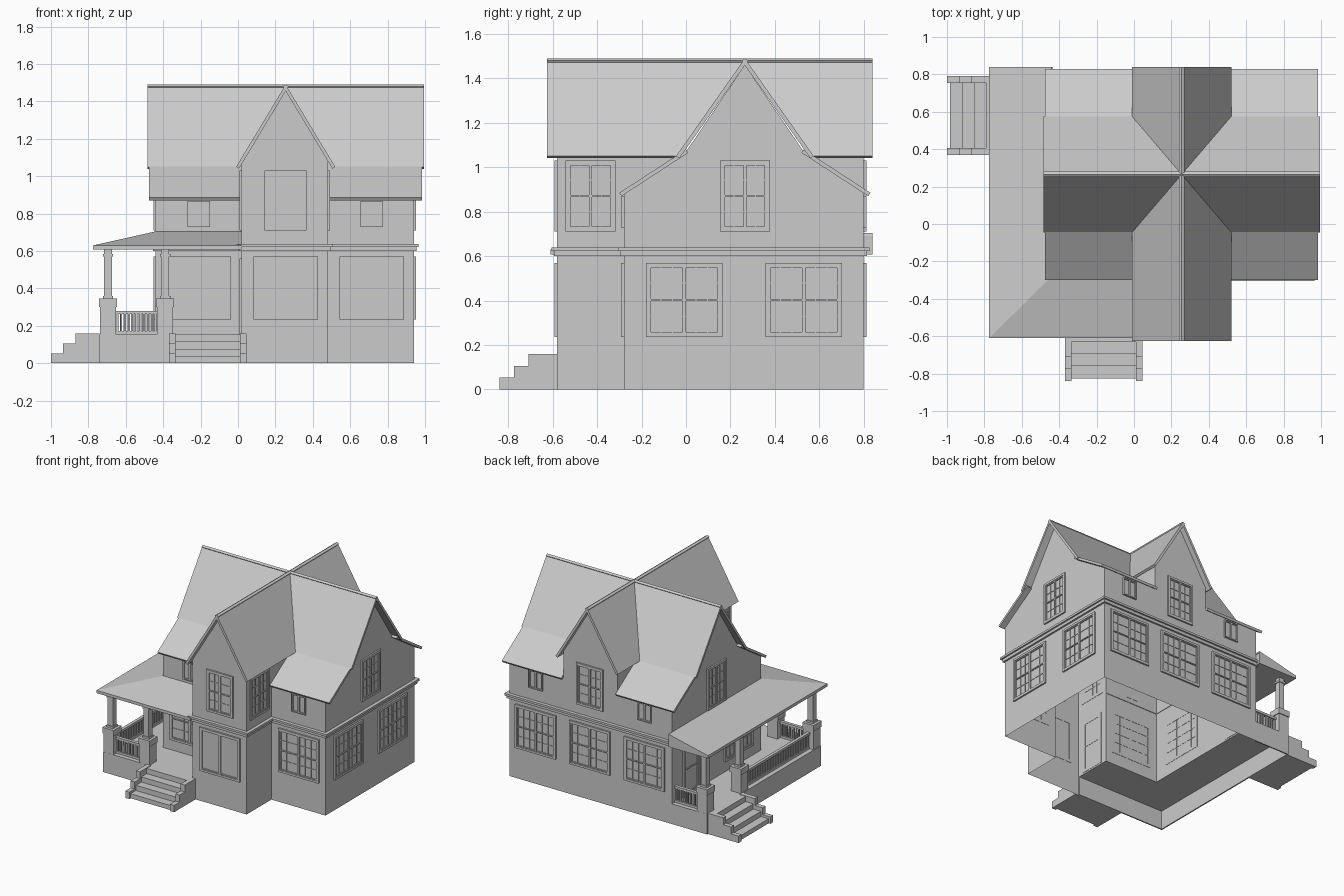
import bpy, bmesh
from mathutils import Vector

cube = bpy.data.objects.get("Cube")
if cube:
    bpy.data.objects.remove(cube, do_unlink=True)

GREY = 0.6
mat = bpy.data.materials.new("plain_grey")
mat.use_nodes = True
mat.diffuse_color = (GREY, GREY, GREY, 1)
mat.node_tree.nodes["Principled BSDF"].inputs["Base Color"].default_value = (GREY, GREY, GREY, 1)


class Part:
    """Collects simple solids and faces into one named object."""

    def __init__(self, name):
        self.name, self.bm = name, bmesh.new()

    def face(self, pts):
        self.bm.faces.new([self.bm.verts.new(p) for p in pts])

    def prism(self, a, b):
        n = len(a)
        self.face(a)
        self.face(b[::-1])
        for i in range(n):
            j = (i + 1) % n
            self.face([a[j], a[i], b[i], b[j]])

    def box(self, x, y, z):
        ring = [(x[0], y[0]), (x[1], y[0]), (x[1], y[1]), (x[0], y[1])]
        self.prism([(*p, z[1]) for p in ring], [(*p, z[0]) for p in ring])

    def slab(self, pts, t):
        """Sloped sheet whose upper surface is pts."""
        p = [Vector(q) for q in pts]
        n = (p[1] - p[0]).cross(p[2] - p[0]).normalized()
        if n.z < 0:
            p, n = p[::-1], -n
        self.prism(p, [q - n * t for q in p])

    def done(self, tidy=True):
        bmesh.ops.remove_doubles(self.bm, verts=self.bm.verts, dist=0.00001)
        if tidy:
            bmesh.ops.recalc_face_normals(self.bm, faces=self.bm.faces)
        mesh = bpy.data.meshes.new(self.name)
        self.bm.to_mesh(mesh)
        self.bm.free()
        mesh.materials.append(mat)
        bpy.context.collection.objects.link(bpy.data.objects.new(self.name, mesh))


# Main dimensions
L, R, F, B = -0.44, 0.94, -0.28, 0.80         # main body
WL, WR, WF = 0.02, 0.48, -0.58                # front wing
PL, FLOOR = -0.74, 0.155                      # porch side and floor
CX, CY, TOP, EAVE = 0.255, 0.265, 1.49, 1.05  # roof crossing
plan = [(L, F), (WL, F), (WL, WF), (WR, WF), (WR, F), (R, F), (R, B), (L, B)]


def grown(d):
    """Plan outline pushed outward by d."""
    out, n = [], len(plan)
    for i, p in enumerate(plan):
        q = Vector(p)
        e = (q - Vector(plan[i - 1])).normalized() + (Vector(plan[(i + 1) % n]) - q).normalized()
        out.append((p[0] + d * e.y, p[1] - d * e.x))
    return out


# Walls, open below, raised where they meet the porch floor
walls = Part("house_walls")
for i, p in enumerate(plan):
    q = plan[(i + 1) % len(plan)]
    z = FLOOR if i in (0, 1, 7) else 0
    walls.face([(*p, z), (*q, z), (*q, 0.89), (*p, 0.89)])
side_gable = [(F, 0.88), (B, 0.88), (B, 0.89), (0.53, 1.07), (CY, TOP - 0.03), (0.0, 1.07), (F, 0.89)]
walls.face([(R, y, z) for y, z in side_gable])
walls.face([(L, y, z) for y, z in side_gable[::-1]])
wing_gable = [(WL, 0.88), (WR, 0.88), (WR, 1.085), (CX, TOP - 0.03), (WL, 1.085)]
walls.face([(x, WF, z) for x, z in wing_gable])
walls.face([(x, B, z) for x, z in wing_gable[::-1]])
for y0, y1 in ((WF, -0.02), (0.55, B)):
    walls.face([(WR, y0, 0.88), (WR, y1, 0.88), (WR, y1, 1.085), (WR, y0, 1.085)])
    walls.face([(WL, y1, 0.88), (WL, y0, 0.88), (WL, y0, 1.085), (WL, y1, 1.085)])
walls.done(False)

# Belt course between the storeys
belt = Part("belt_course")
inner = grown(0)
for d, z0, z1 in ((0.014, 0.6, 0.622), (0.026, 0.622, 0.638)):
    outer = grown(d)
    for i in range(len(plan)):
        j = (i + 1) % len(plan)
        belt.prism([(*inner[i], z1), (*outer[i], z1), (*outer[j], z1), (*inner[j], z1)],
                   [(*inner[i], z0), (*outer[i], z0), (*outer[j], z0), (*inner[j], z0)])
belt.done()

# Crossed steep roof with flared lower eaves
roof = Part("main_roof")
flare = Part("flared_eaves")
centre = (CX, CY, TOP)
for sy, end in ((-1, -0.625), (1, 0.84)):
    ey, ex_low = CY + sy * 0.31, CY + sy * 0.565
    for sx, x_end, x_flare, x_wall in ((-1, -0.485, -0.475, WL), (1, 0.995, 0.985, WR)):
        ex = CX + sx * 0.265
        roof.slab([(x_end, CY, TOP), centre, (ex, ey, EAVE), (x_end, ey, EAVE)], 0.018)
        roof.slab([(CX, end, TOP), centre, (ex, ey, EAVE), (ex, end, EAVE)], 0.018)
        y_top = CY + sy * 0.265
        flare.slab([(x_flare, y_top, 1.08), (x_wall, y_top, 1.08),
                    (x_wall, ex_low, 0.885), (x_flare, ex_low, 0.885)], 0.018)
roof.done()
flare.done()

# Porch roof with a hipped corner and flat ceiling
proof = Part("porch_roof")
PX, PF, PB, LOW, HIGH = -0.775, -0.61, 0.84, 0.63, 0.705
proof.slab([(PX, PF, LOW), (L, F, HIGH), (L, PB, HIGH), (PX, PB, LOW)], 0.015)
proof.slab([(PX, PF, LOW), (WL, PF, LOW), (WL, F, HIGH), (L, F, HIGH)], 0.015)
proof.box((PX, L), (PF, PB), (0.608, LOW))
proof.box((L, WL), (PF, F), (0.608, LOW))
proof.prism([(PX, PB, LOW), (L, PB, LOW), (L, PB, HIGH)],
            [(PX, B, LOW), (L, B, LOW), (L, B, HIGH)])
proof.done()

# Porch base: skirt and floor
base = Part("porch_base")
base.box((PL, L), (WF, B), (FLOOR - 0.012, FLOOR))
base.box((L, WL), (WF, F), (FLOOR - 0.012, FLOOR))
base.box((PL, PL + 0.01), (WF, B), (0, FLOOR))
base.box((PL, WL), (WF, WF + 0.01), (0, FLOOR))
base.box((PL, L), (B - 0.01, B), (0, FLOOR))
base.done()

# Porch piers and columns
posts = Part("porch_columns")
PXC, PYF, PYB = -0.695, -0.537, 0.757
for cx, cy in ((PXC, PYF), (-0.39, PYF), (PXC, 0.345), (PXC, PYB)):
    for half, z0, z1 in ((0.042, FLOOR - 0.01, 0.3), (0.048, 0.3, 0.345), (0.028, 0.345, 0.36),
                         (0.022, 0.36, 0.57), (0.028, 0.57, 0.585), (0.022, 0.585, 0.61)):
        posts.box((cx - half, cx + half), (cy - half, cy + half), (z0, z1))
posts.done()

# Railings between piers
rails = Part("porch_railings")


def railing(along_x, fixed, a, b):
    def bar(u, half, z):
        f = (fixed - half, fixed + half)
        rails.box(*((u, f) if along_x else (f, u)), z)
    bar((a, b), 0.012, (0.262, 0.28))
    bar((a, b), 0.01, (FLOOR, 0.172))
    n = round((b - a) / 0.02)
    for i in range(n):
        u = a + (i + 0.5) * (b - a) / n
        bar((u - 0.005, u + 0.005), 0.005, (0.17, 0.265))


railing(True, PYF, -0.655, -0.43)
railing(True, PYB, -0.655, L)
railing(False, PXC, -0.497, 0.305)
rails.done()


# Stairs with stepped cheeks
def stairs(name, a, b, front):
    part = Part(name)

    def block(u0, u1, depth, z):
        if front:
            part.box((u0, u1), (WF - depth, WF), z)
        else:
            part.box((PL - depth, PL), (u0, u1), z)
    for i in range(4):
        block(a + 0.035, b - 0.035, 0.245 - 0.065 * i, (max(0, 0.04 * i - 0.005), 0.035 + 0.04 * i))
    for u in (a, b - 0.035):
        for i in range(3):
            block(u, u + 0.035, 0.26 - 0.065 * i, (0.053 * i, 0.053 * (i + 1)))
    part.done()


stairs("front_stairs", -0.37, 0.045, True)
stairs("side_stairs", 0.37, 0.79, False)


# Windows and doors: axis is the wall's normal, at is its position
def opening(name, axis, at, sign, mid, width, z0, z1, trim=0.016, sashes=2, cols=3, rows=4):
    part = Part(name)

    def bar(u0, u1, za, zb, d):
        o = sorted((at - sign * 0.002, at + sign * d))
        part.box(*((o, (u0, u1)) if axis == "x" else ((u0, u1), o)), (za, zb))

    def frame(u0, u1, za, zb, t, d):
        bar(u0, u0 + t, za, zb, d)
        bar(u1 - t, u1, za, zb, d)
        bar(u0 + t, u1 - t, za, za + t, d)
        bar(u0 + t, u1 - t, zb - t, zb, d)
    u0, u1 = mid - width / 2, mid + width / 2
    frame(u0, u1, z0, z1, trim, 0.012)
    u0, u1, z0, z1 = u0 + trim, u1 - trim, z0 + trim, z1 - trim
    w = (u1 - u0) / sashes
    for s in range(sashes):
        a = u0 + s * w
        frame(a, a + w, z0, z1, 0.007, 0.008)
        for c in range(1, cols):
            u = a + c * w / cols
            bar(u - 0.002, u + 0.002, z0, z1, 0.004)
        for r in range(1, rows):
            z = z0 + r * (z1 - z0) / rows
            t = 0.004 if 2 * r == rows else 0.002
            bar(a, a + w, z - t, z + t, 2 * t)
    part.done()


LOWER, UPPER = (0.345, 0.235, 0.57), (0.225, 0.71, 1.03)
SMALL = (0.118, 0.728, 0.868, 0.004, 2, 1, 1)
for x, n in ((-0.21, "right"), (0.715, "left")):
    opening(f"front_{n}_window", "y", F, -1, x, *LOWER)
    opening(f"back_{n}_window", "y", B, 1, x, *LOWER)
    opening(f"front_{n}_small_window", "y", F, -1, x, *SMALL)
    opening(f"back_{n}_small_window", "y", B, 1, x, *SMALL)
opening("wing_picture_window", "y", WF, -1, CX, *LOWER, cols=1, rows=1)
opening("back_middle_window", "y", B, 1, CX, *LOWER)
opening("wing_gable_window", "y", WF, -1, CX, *UPPER, cols=2)
opening("back_gable_window", "y", B, 1, CX, *UPPER, cols=2)
for x, s, n in ((L, -1, "right"), (R, 1, "left")):
    opening(f"{n}_gable_window", "x", x, s, CY, *UPPER, cols=2)
    opening(f"{n}_side_window", "x", x, s, -0.008, *LOWER)
opening("left_rear_window", "x", R, 1, 0.53, *LOWER)
for x, s, n in ((WL, -1, "right"), (WR, 1, "left")):
    opening(f"wing_{n}_window", "x", x, s, -0.43, *UPPER, cols=2)
DOOR = (0.2, FLOOR, 0.56, 0.018, 1, 1, 2)
opening("front_door", "x", WL, -1, -0.43, *DOOR)
opening("side_door", "x", L, -1, 0.57, *DOOR)
